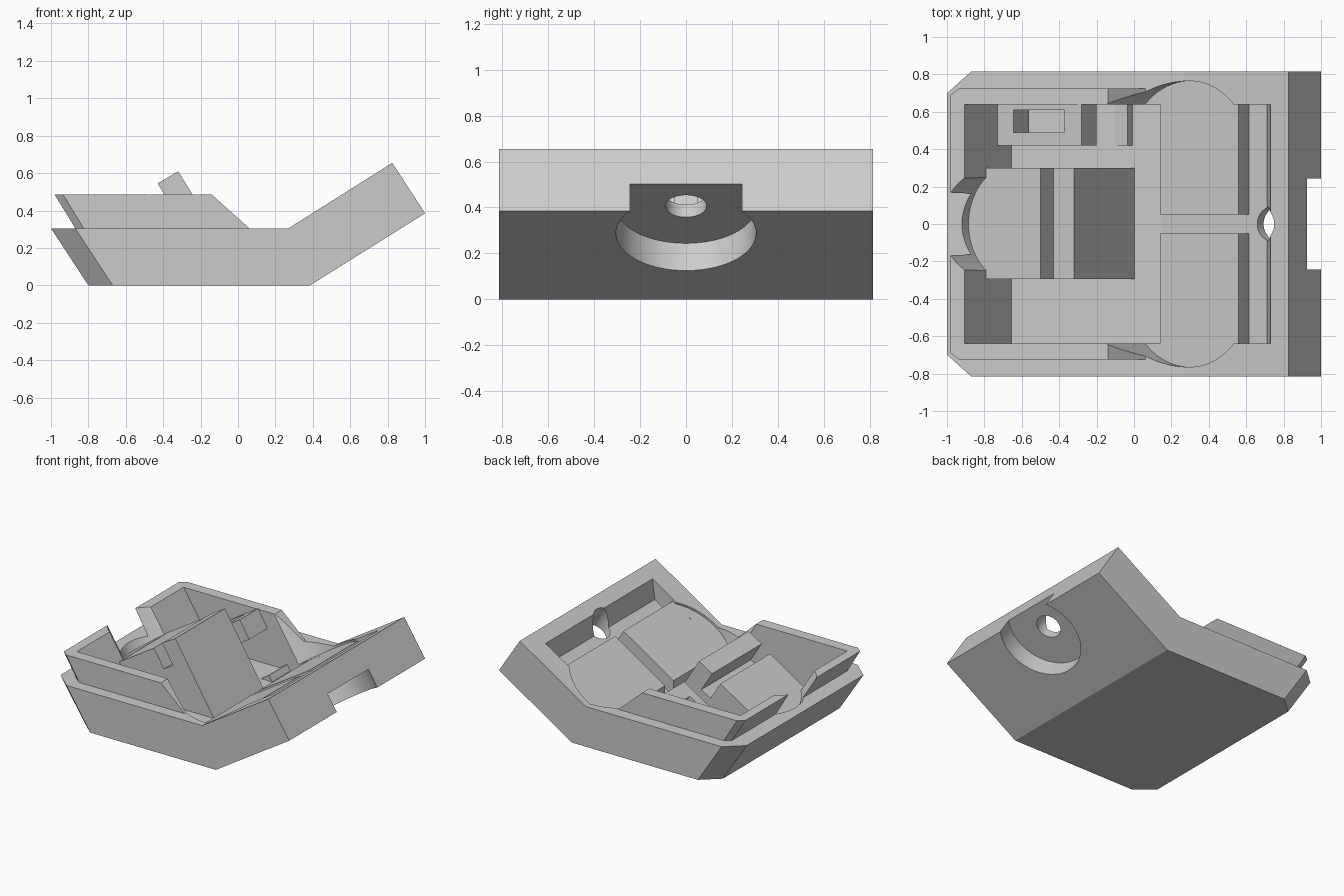
import bpy, bmesh
from math import radians
from mathutils import Matrix, Vector

old = bpy.data.objects.get("Cube")
if old:
    bpy.data.objects.remove(old, do_unlink=True)

grey = bpy.data.materials.new("light_grey")
grey.use_nodes = True
grey.diffuse_color = (0.6, 0.6, 0.6, 1)
grey.node_tree.nodes["Principled BSDF"].inputs["Base Color"].default_value = grey.diffuse_color

TILT = Matrix.Rotation(radians(-32.05), 4, 'Y')   # local z is square to the ramp
BEND = Vector((0.385, 0, 0))


def finish(bm, name):
    bmesh.ops.recalc_face_normals(bm, faces=bm.faces[:])
    mesh = bpy.data.meshes.new(name)
    bm.to_mesh(mesh)
    bm.free()
    mesh.materials.append(grey)
    ob = bpy.data.objects.new(name, mesh)
    bpy.context.collection.objects.link(ob)
    return ob


def prism(name, profile, y0, y1, corner=None):
    """Extrude an (x, z) profile along y; corner = chamfer start, end, and slant."""
    bm = bmesh.new()
    face = bm.faces.new([bm.verts.new((x, y0, z)) for x, z in profile])
    grown = bmesh.ops.extrude_face_region(bm, geom=[face])["geom"]
    bmesh.ops.translate(bm, vec=(0, y1 - y0, 0),
                        verts=[g for g in grown if isinstance(g, bmesh.types.BMVert)])
    if corner:
        a, b, slant = (Vector(v) for v in corner)
        for side in (1, -1):
            flip = Vector((1, side, 1))
            normal = (b - a).cross(slant)
            if normal.x > 0:
                normal.negate()
            cut = bmesh.ops.bisect_plane(bm, geom=bm.verts[:] + bm.edges[:] + bm.faces[:],
                                         plane_co=a * flip, plane_no=normal * flip,
                                         clear_outer=True)["geom_cut"]
            bmesh.ops.edgeloop_fill(bm, edges=[g for g in cut if isinstance(g, bmesh.types.BMEdge)])
    return finish(bm, name)


def tilted_cylinder(name, base, radius, height):
    bm = bmesh.new()
    place = Matrix.Translation(base) @ TILT @ Matrix.Translation((0, 0, height / 2))
    bmesh.ops.create_cone(bm, cap_ends=True, segments=96, radius1=radius,
                          radius2=radius, depth=height, matrix=place)
    return finish(bm, name)


def combine(target, tool, operation):
    mod = target.modifiers.new(operation, 'BOOLEAN')
    mod.operation = operation
    mod.solver = 'EXACT'
    mod.object = tool
    bpy.context.view_layer.objects.active = target
    bpy.ops.object.modifier_apply(modifier=mod.name)
    bpy.data.objects.remove(tool, do_unlink=True)


def ramp_point(s, d, y=0):
    """A point s along the ramp underside and d above it."""
    return BEND + TILT @ Vector((s, y, d))


# Bent tray with chamfered rear corners
tray = prism("tray", [(-1, .305), (-.8, 0), (.385, 0), (1, .385), (.825, .655), (.27, .305)],
             -.815, .815, ((-1, .70, .305), (-.87, .815, .305), (.2, 0, -.305)))

# Raised lip
lip = prism("lip", [(-.98, .485), (-.861, .29), (.077, .29), (-.14, .485)], -.725, .725,
            ((-.98, .69, .485), (-.935, .725, .485), (.11, 0, -.18)))
combine(tray, lip, 'UNION')

# Inner pocket
pocket = prism("pocket", [(-.655, .09), (.145, .09), (.71, .444), (.73, .595), (.745, .75),
                          (-1.073, .75)], -.64, .64)
combine(tray, pocket, 'DIFFERENCE')

# Round side reliefs beside the pads
for side in (1, -1):
    combine(tray, tilted_cylinder("side_relief", (.30, side * .382, .307), .383, .5), 'DIFFERENCE')

# Round gap through the rear wall
combine(tray, tilted_cylinder("rear_gap", (-.60, 0, .427), .336, .6), 'DIFFERENCE')

# Round recess under the ramp, and its through hole
combine(tray, tilted_cylinder("recess", ramp_point(.541, -.1), .305, .24), 'DIFFERENCE')
combine(tray, tilted_cylinder("hole", ramp_point(.541, -.1), .09, .6), 'DIFFERENCE')

# Twin ramp pads with a channel between
pads = [prism("ramp_pad", [(.14, .06), (.14, .206), (.56, .47), (.613, .385), (.63, .35)], y0, y1)
        for y0, y1 in ((.05, .64), (-.64, -.05))]

# Central slotted block
block = prism("central_block", [(-.9, .237), (-.5, .488), (-.415, .354), (-.34, .40), (-.43, .545),
                                (-.32, .61), (.01, .08), (-.70, .08)], -.295, .30)

# Side bracket with a rectangular slot
bracket = prism("side_bracket", [(-.78, .179), (-.28, .49), (-.2, .36), (-.66, .07), (-.72, .1)],
                .42, .642)
slot = prism("bracket_slot", [(-.645, .263), (-.56, .127), (-.29, .296), (-.375, .432), (-.46, .568),
                              (-.73, .399)], .49, .61)
combine(bracket, slot, 'DIFFERENCE')

# Small stop wedge on the floor
prism("stop_wedge", [(-.12, .078), (-.035, .132), (0, .078)], .42, .642)

# Smooth the round cuts, keep the edges sharp
bpy.ops.object.select_all(action='DESELECT')
tray.select_set(True)
bpy.context.view_layer.objects.active = tray
bpy.ops.object.shade_smooth_by_angle(angle=radians(15))
